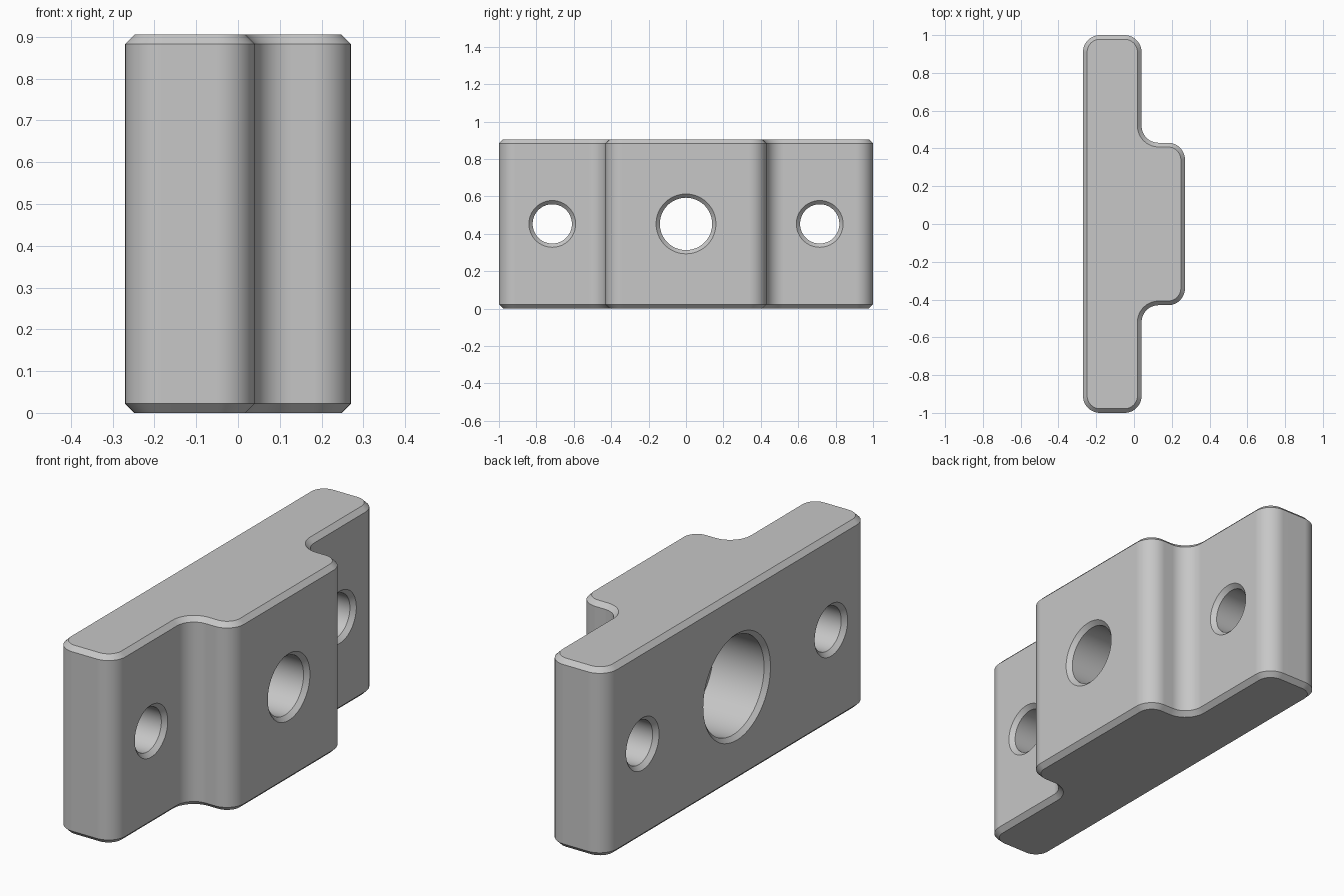
import bpy, bmesh
from math import sin, cos, pi, radians

default = bpy.data.objects.get("Cube")
if default:
    bpy.data.objects.remove(default, do_unlink=True)

# Main dimensions
BACK, STEP, FRONT = -0.27, 0.04, 0.27
HALF, BOSS, HEIGHT = 1.0, 0.43, 0.905
R, CH, OVER = 0.09, 0.022, 0.03
MID = HEIGHT / 2
SEG = 12

grey = bpy.data.materials.new("machined grey")
grey.use_nodes = True
grey.diffuse_color = (0.57, 0.57, 0.57, 1)
grey.node_tree.nodes["Principled BSDF"].inputs["Base Color"].default_value = grey.diffuse_color


def make_object(name, bm):
    bmesh.ops.recalc_face_normals(bm, faces=bm.faces)
    mesh = bpy.data.meshes.new(name)
    bm.to_mesh(mesh)
    bm.free()
    mesh.materials.append(grey)
    obj = bpy.data.objects.new(name, mesh)
    bpy.context.collection.objects.link(obj)
    return obj


def loft(name, rings):
    """Skin closed rings of points and cap both ends."""
    bm = bmesh.new()
    loops = [[bm.verts.new(p) for p in ring] for ring in rings]
    n = len(loops[0])
    for a, b in zip(loops, loops[1:]):
        for i in range(n):
            j = (i + 1) % n
            bm.faces.new((a[i], a[j], b[j], b[i]))
    bm.faces.new(loops[0][::-1])
    bm.faces.new(loops[-1])
    return make_object(name, bm)


def outline(inset, z):
    """Stepped plan outline with rounded corners, moved inward by inset."""
    # centre x, centre y, start angle, end angle, radius
    arcs = [(BACK + R, HALF - R, 180, 90, R - inset),
            (STEP - R, HALF - R, 90, 0, R - inset),
            (STEP + R, BOSS + R, 180, 270, R + inset),
            (FRONT - R, BOSS - R, 90, 0, R - inset)]
    half = []
    for cx, cy, a0, a1, r in arcs:
        for i in range(SEG + 1):
            a = radians(a0 + (a1 - a0) * i / SEG)
            half.append((cx + r * cos(a), cy + r * sin(a), z))
    return half + [(x, -y, z) for x, y, z in reversed(half)]


def drill(name, y, profile, sides=64):
    """Turned cutter along x, from (x, radius) pairs."""
    rings = [[(x, y + r * cos(2 * pi * i / sides), MID + r * sin(2 * pi * i / sides))
              for i in range(sides)] for x, r in profile]
    cutter = loft(name, rings)
    cutter.hide_render = True
    return cutter


# Stepped block with chamfered top and bottom rims
block = loft("mounting_block", [outline(CH, 0), outline(0, CH),
                                outline(0, HEIGHT - CH), outline(CH, HEIGHT)])

# Countersunk screw holes in both flanges, and the stepped centre bore
screw, bore, counterbore, c = 0.105, 0.14, 0.235, 0.02
screw_profile = [(BACK - OVER, screw + c + OVER), (BACK + c, screw),
                 (STEP - c, screw), (STEP + OVER, screw + c + OVER)]
floor = BACK + 0.29
bore_profile = [(BACK - OVER, counterbore + c + OVER), (BACK + c, counterbore),
                (floor, counterbore), (floor, bore),
                (FRONT - c, bore), (FRONT + OVER, bore + c + OVER)]
cutters = [drill("screw_hole_cutter", s * 0.715, screw_profile) for s in (-1, 1)]
cutters.append(drill("centre_bore_cutter", 0, bore_profile))

bpy.ops.object.select_all(action='DESELECT')
bpy.context.view_layer.objects.active = block
block.select_set(True)
for cutter in cutters:
    mod = block.modifiers.new("hole", 'BOOLEAN')
    mod.operation = 'DIFFERENCE'
    mod.solver = 'EXACT'
    mod.object = cutter
    bpy.ops.object.modifier_apply(modifier=mod.name)
    bpy.data.objects.remove(cutter, do_unlink=True)

# Smooth rounds, crisp chamfer edges
bpy.ops.object.shade_smooth_by_angle(angle=radians(30))
normals = block.modifiers.new("even_shading", 'WEIGHTED_NORMAL')
normals.keep_sharp = True
